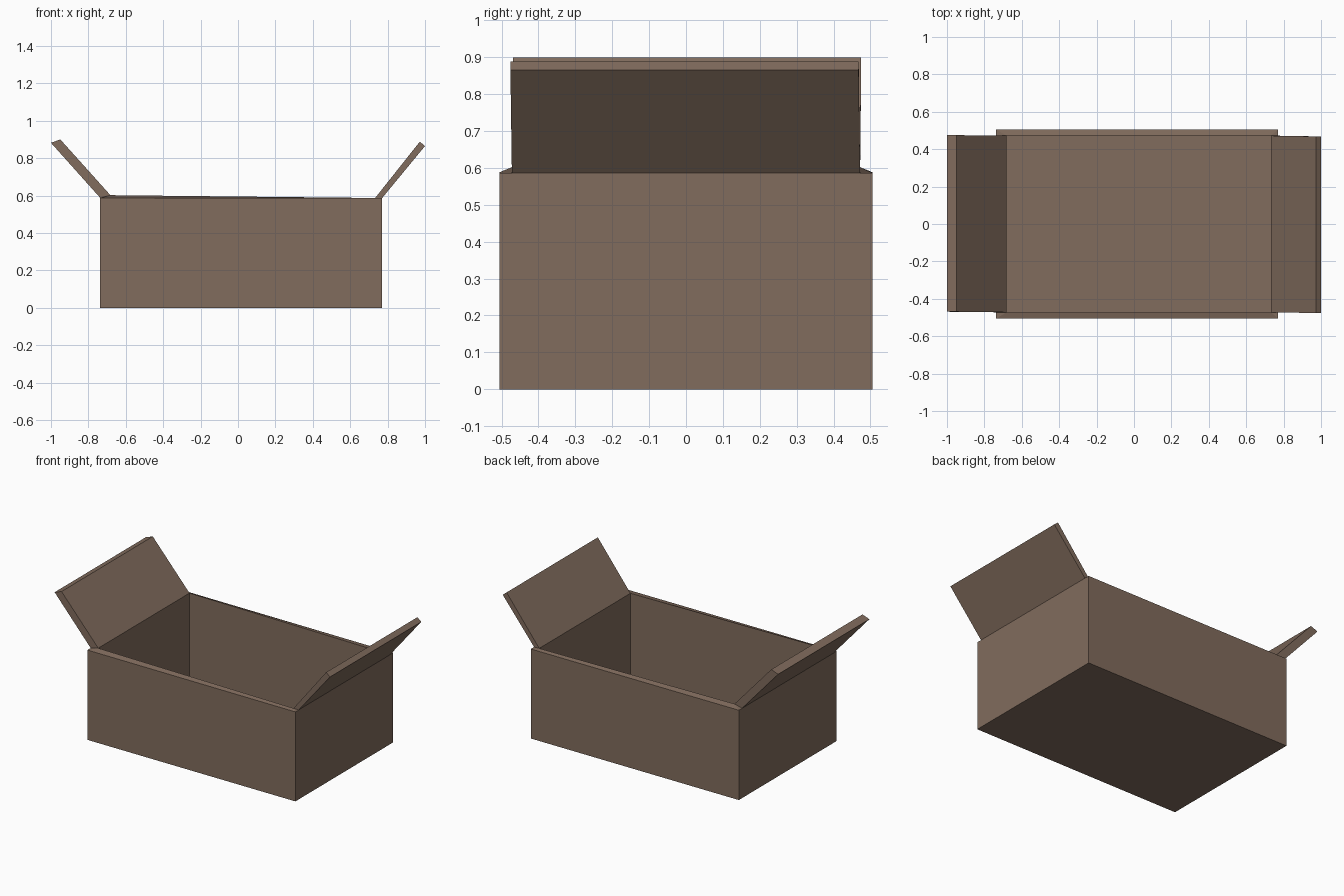
import bpy, bmesh

if "Cube" in bpy.data.objects:
    bpy.data.objects.remove(bpy.data.objects["Cube"])

mat = bpy.data.materials.new("cardboard")
mat.diffuse_color = (0.22, 0.15, 0.11, 1)
mat.use_nodes = True
mat.node_tree.nodes["Principled BSDF"].inputs["Base Color"].default_value = mat.diffuse_color


def finish(name, bm):
    bmesh.ops.recalc_face_normals(bm, faces=bm.faces)
    mesh = bpy.data.meshes.new(name)
    bm.to_mesh(mesh)
    bm.free()
    mesh.materials.append(mat)
    obj = bpy.data.objects.new(name, mesh)
    bpy.context.collection.objects.link(obj)
    return obj


def loft(name, rings):
    """Join equal-length point rings with quads and cap both ends."""
    bm = bmesh.new()
    loops = [[bm.verts.new(p) for p in ring] for ring in rings]
    n = len(loops[0])
    for a, b in zip(loops, loops[1:]):
        for i in range(n):
            j = (i + 1) % n
            bm.faces.new((a[i], a[j], b[j], b[i]))
    bm.faces.new(loops[0][::-1])
    bm.faces.new(loops[-1])
    return finish(name, bm)


def rect(x0, x1, y, z_left, z_right):
    return [(x0, -y, z_left), (x1, -y, z_right), (x1, y, z_right), (x0, y, z_left)]


# Open box: outer shell, slightly uneven rim, inner cavity
loft("box_body", [
    rect(-0.737, 0.77, 0.506, 0.0, 0.0),
    rect(-0.737, 0.77, 0.506, 0.588, 0.586),
    rect(-0.682, 0.733, 0.472, 0.602, 0.587),
    rect(-0.682, 0.733, 0.472, 0.03, 0.03),
])


# Flaps: thin sloping profile swept along y, with slightly skewed tips
def flap(name, root_out, tip_out, tip_in, root_in, skew):
    rings = []
    for y in (-0.472, 0.472):
        s = y + skew
        rings.append([(root_out[0], y, root_out[1]), (tip_out[0], s, tip_out[1]),
                      (tip_in[0], s, tip_in[1]), (root_in[0], y, root_in[1])])
    return loft(name, rings)


flap("left_flap", (-0.737, 0.588), (-1.0, 0.882), (-0.95, 0.9), (-0.682, 0.602), 0.003)
flap("right_flap", (0.77, 0.586), (1.0, 0.865), (0.972, 0.888), (0.733, 0.587), -0.004)
